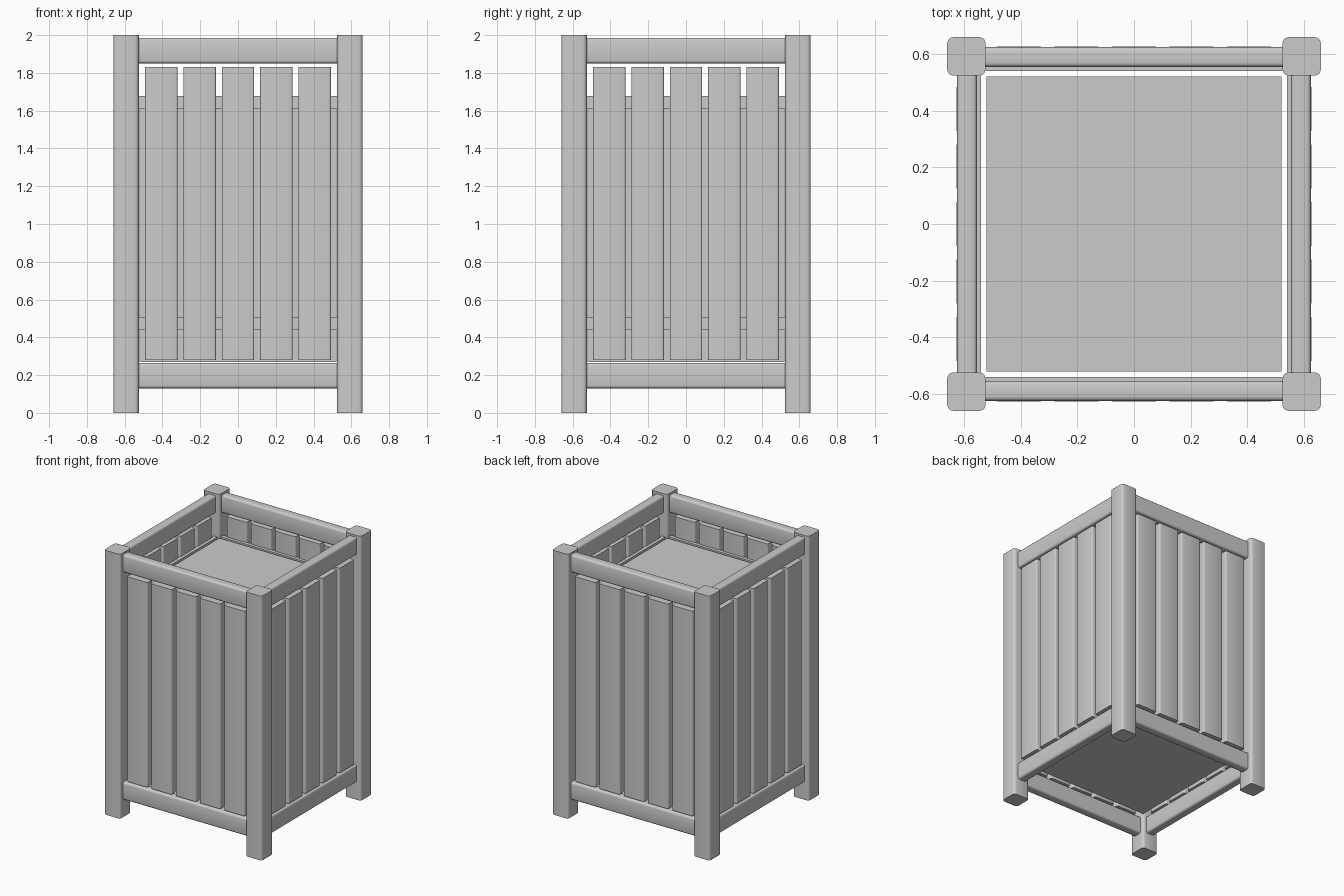
import bpy, bmesh
from mathutils import Matrix, Vector
from math import pi, radians

cube = bpy.data.objects.get("Cube")
if cube:
    bpy.data.objects.remove(cube)

grey = bpy.data.materials.new("plain grey")
grey.use_nodes = True
colour = (0.6, 0.6, 0.6, 1)
grey.diffuse_color = colour
grey.node_tree.nodes["Principled BSDF"].inputs["Base Color"].default_value = colour


def board(name, low, high, axis=None, radius=0.0, turn=0.0):
    """Box between two corners, rounded on the edges along one axis, turned about z."""
    low, high = Vector(low), Vector(high)
    bm = bmesh.new()
    bmesh.ops.create_cube(bm, size=1)
    for v in bm.verts:
        v.co = (low + high) / 2 + v.co * (high - low)
    if radius:
        edges = [e for e in bm.edges
                 if abs((e.verts[0].co - e.verts[1].co).normalized()[axis]) > 0.9]
        bmesh.ops.bevel(bm, geom=edges, offset=radius, segments=3,
                        profile=0.5, affect='EDGES')
    bm.transform(Matrix.Rotation(turn, 4, 'Z'))
    mesh = bpy.data.meshes.new(name)
    bm.to_mesh(mesh)
    bm.free()
    mesh.materials.append(grey)
    obj = bpy.data.objects.new(name, mesh)
    bpy.context.collection.objects.link(obj)
    bpy.ops.object.select_all(action='DESELECT')
    obj.select_set(True)
    bpy.context.view_layer.objects.active = obj
    bpy.ops.object.shade_smooth_by_angle(angle=radians(35))
    return obj


OUT, IN = 0.66, 0.525      # outer and inner faces of the posts

# Inner container
board("inner_box", (-0.522, -0.522, 0.27), (0.522, 0.522, 1.675))

for i, side in enumerate(("front", "left", "back", "right")):
    turn = i * pi / 2
    # Corner post
    board(f"{side}_post", (IN, -OUT, 0), (OUT, -IN, 2), 2, 0.02, turn)
    # Top and bottom rails
    for level, z in (("bottom", 0.13), ("top", 1.85)):
        board(f"{side}_{level}_rail", (-IN, -0.625, z), (IN, -0.555, z + 0.135),
              0, 0.015, turn)
    # Battens behind the slats
    for level, z in (("lower", 0.44), ("upper", 1.61)):
        board(f"{side}_{level}_batten", (-IN, -0.57, z), (IN, -0.54, z + 0.067),
              turn=turn)
    # Upright slats
    for n in range(-2, 3):
        x = n * 0.203
        board(f"{side}_slat_{n + 3}", (x - 0.086, -0.627, 0.28),
              (x + 0.086, -0.563, 1.83), 2, 0.01, turn)
